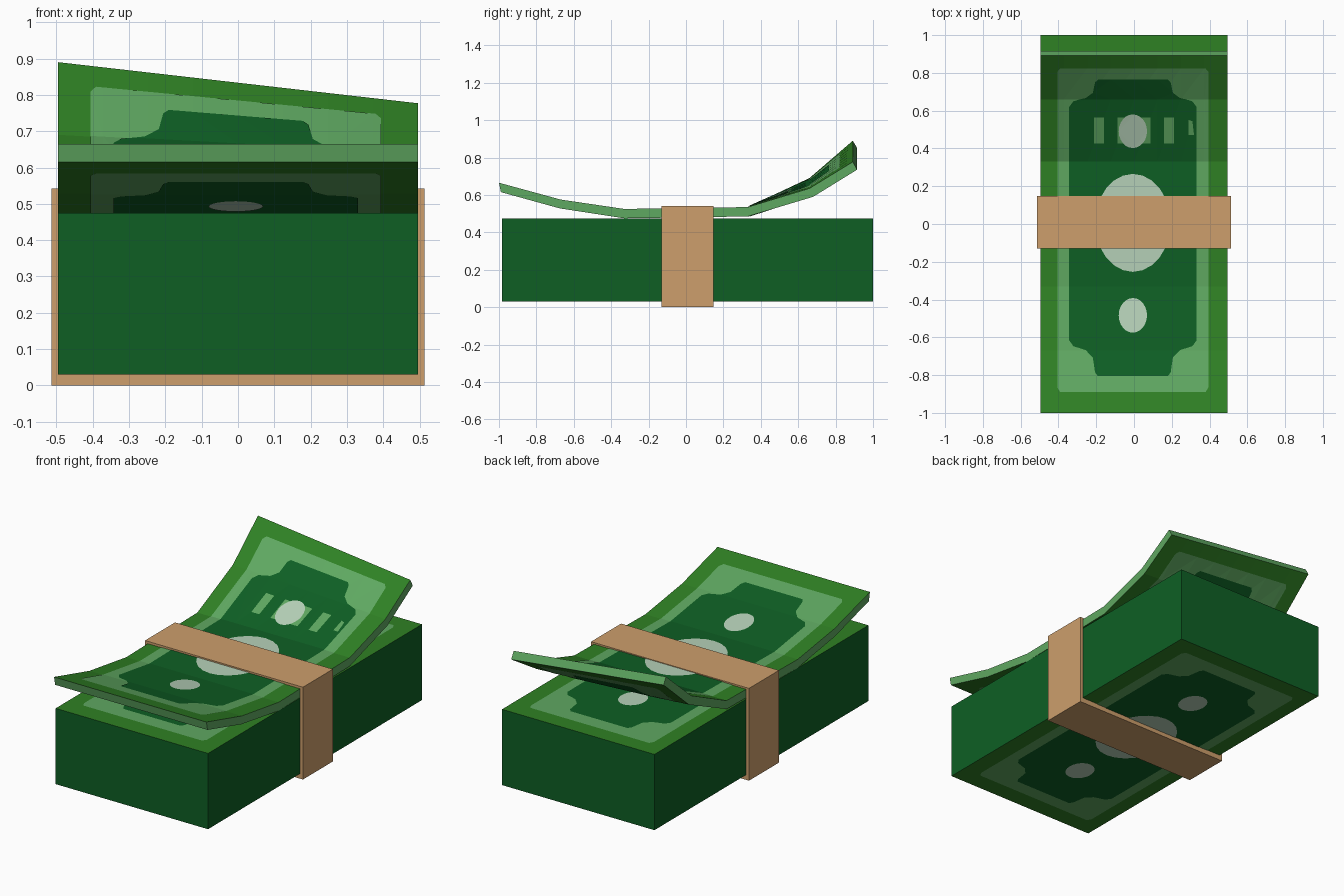
import bpy, bmesh, math
from mathutils import Vector

cube = bpy.data.objects.get("Cube")
if cube:
    bpy.data.objects.remove(cube, do_unlink=True)


def material(name, rgb):
    lin = [((c / 255 + 0.055) / 1.055) ** 2.4 for c in rgb] + [1.0]
    m = bpy.data.materials.new(name)
    m.use_nodes = True
    m.diffuse_color = lin
    bsdf = m.node_tree.nodes["Principled BSDF"]
    bsdf.inputs["Base Color"].default_value = lin
    bsdf.inputs["Roughness"].default_value = 0.9
    return m


DARK, BORDER, LIGHT, PALE = range(4)
GREENS = [material("dark green", (14, 95, 36)),
          material("border green", (47, 129, 36)),
          material("light green", (95, 168, 97)),
          material("pale green", (182, 209, 184))]
TAN = material("tan paper", (205, 159, 108))

HALF_W = 0.495
SEGMENTS = 6
COLUMNS = 8


def finish(name, bm, mats):
    mesh = bpy.data.meshes.new(name)
    bm.to_mesh(mesh)
    bm.free()
    for m in mats:
        mesh.materials.append(m)
    obj = bpy.data.objects.new(name, mesh)
    bpy.context.collection.objects.link(obj)
    return obj


def slice_grid(bm):
    """Cut along the fold lines and into columns so the shape can bend."""
    cuts = [(Vector((0, 2 * i / SEGMENTS - 1, 0)), Vector((0, 1, 0)))
            for i in range(1, SEGMENTS)]
    cuts += [(Vector(((2 * i / COLUMNS - 1) * HALF_W, 0, 0)), Vector((1, 0, 0)))
             for i in range(1, COLUMNS)]
    for co, no in cuts:
        bmesh.ops.bisect_plane(bm, geom=bm.verts[:] + bm.edges[:] + bm.faces[:],
                               dist=1e-5, plane_co=co, plane_no=no)


# Fold lines of the loose note: y, height at its left, height at its right
TOP = [(-1, .665, .665), (-.67, .575, .575), (-.33, .525, .525),
       (.33, .535, .535), (.66, .635, .69), (.892, .777, .89)]
UNDER = [(-.99, .615, .615), (-.675, .528, .528), (-.33, .475, .475),
         (.33, .485, .485), (.68, .59, .645), (.915, .735, .85)]
FOLDS = [-1, -2 / 3, -1 / 3, 1 / 3, 2 / 3, 1]


def bend(x, v, stations):
    i = 0
    while i < len(FOLDS) - 2 and v > FOLDS[i + 1]:
        i += 1
    t = (v - FOLDS[i]) / (FOLDS[i + 1] - FOLDS[i])
    y, left, right = (a + (b - a) * t for a, b in zip(stations[i], stations[i + 1]))
    s = (x / HALF_W + 1) / 2
    return Vector((x, y, right + (left - right) * s))


def on_note_top(x, v):
    return bend(x, v, TOP)


def on_note_under(x, v):
    return bend(x, v, UNDER)


BLOCK_Z = (0.03, 0.475)


def on_block_top(x, v):
    return Vector((x, v * 0.9925 + 0.0075, BLOCK_Z[1]))


def on_block_bottom(x, v):
    return Vector((x, v * 0.9925 + 0.0075, BLOCK_Z[0]))


# Printed shapes, in flat note coordinates
def four_way(quarter):
    """Mirror a quarter outline, listed from the side to the end, into a loop."""
    half = quarter + [(-x, y) for x, y in reversed(quarter)]
    return half + [(-x, -y) for x, y in half]


def oval(cy, rx, ry, n=24):
    return [(rx * math.cos(2 * math.pi * k / n), cy + ry * math.sin(2 * math.pi * k / n))
            for k in range(n)]


FRAME = four_way([(.4, .87), (.385, .895)])
PANEL = four_way([(.337, .62), (.315, .65), (.25, .67), (.212, .71),
                  (.2, .79), (.185, .81)])
PRINT = [(FRAME, LIGHT, 1), (PANEL, DARK, 2), (oval(0, .2, .262), PALE, 3),
         (oval(.49, .075, .09), PALE, 3), (oval(-.49, .075, .09), PALE, 3)]


def add_print(name, place, side):
    bm = bmesh.new()
    for outline, colour, layer in PRINT:
        part = bmesh.new()
        face = part.faces.new([part.verts.new((x - .006, y + .006, 0)) for x, y in outline])
        face.material_index = colour
        face.normal_update()
        if face.normal.z * side < 0:
            face.normal_flip()
        slice_grid(part)
        bmesh.ops.triangulate(part, faces=part.faces[:])
        for v in part.verts:
            v.co = place(v.co.x, v.co.y) + Vector((0, 0, side * layer * 0.002))
        temp = bpy.data.meshes.new("temp")
        part.to_mesh(temp)
        part.free()
        bm.from_mesh(temp)
        bpy.data.meshes.remove(temp)
    finish(name, bm, GREENS)


def add_slab(name, place_top, place_bottom, side_colour):
    """A flat box, printed above and below, fitted between two surfaces."""
    bm = bmesh.new()
    bmesh.ops.create_cube(bm, size=2)
    for v in bm.verts:
        v.co.x *= HALF_W
    slice_grid(bm)
    for f in bm.faces:
        f.normal_update()
        f.material_index = BORDER if abs(f.normal.z) > 0.5 else side_colour
    for v in bm.verts:
        v.co = (place_top if v.co.z > 0 else place_bottom)(v.co.x, v.co.y)
    finish(name, bm, GREENS)


# Stack of notes
add_slab("note_stack", on_block_top, on_block_bottom, DARK)
add_print("stack_top_print", on_block_top, 1)
add_print("stack_bottom_print", on_block_bottom, -1)

# Loose curled note on top
add_slab("curled_note", on_note_top, on_note_under, LIGHT)
add_print("curled_note_top_print", on_note_top, 1)
add_print("curled_note_under_print", on_note_under, -1)


# Paper band: a square ring swept along y
def ring(bm, y, hw, z0, z1):
    return [bm.verts.new((x, y, z)) for x, z in
            ((-hw, z0), (hw, z0), (hw, z1), (-hw, z1))]


bm = bmesh.new()
loops = [ring(bm, -.13, .513, 0, .542), ring(bm, .148, .513, 0, .542),
         ring(bm, .148, HALF_W, .03, .525), ring(bm, -.13, HALF_W, .03, .525)]
for a, b in zip(loops, loops[1:] + loops[:1]):
    for k in range(4):
        j = (k + 1) % 4
        bm.faces.new((a[k], a[j], b[j], b[k]))
bmesh.ops.recalc_face_normals(bm, faces=bm.faces[:])
finish("paper_band", bm, [TAN])
